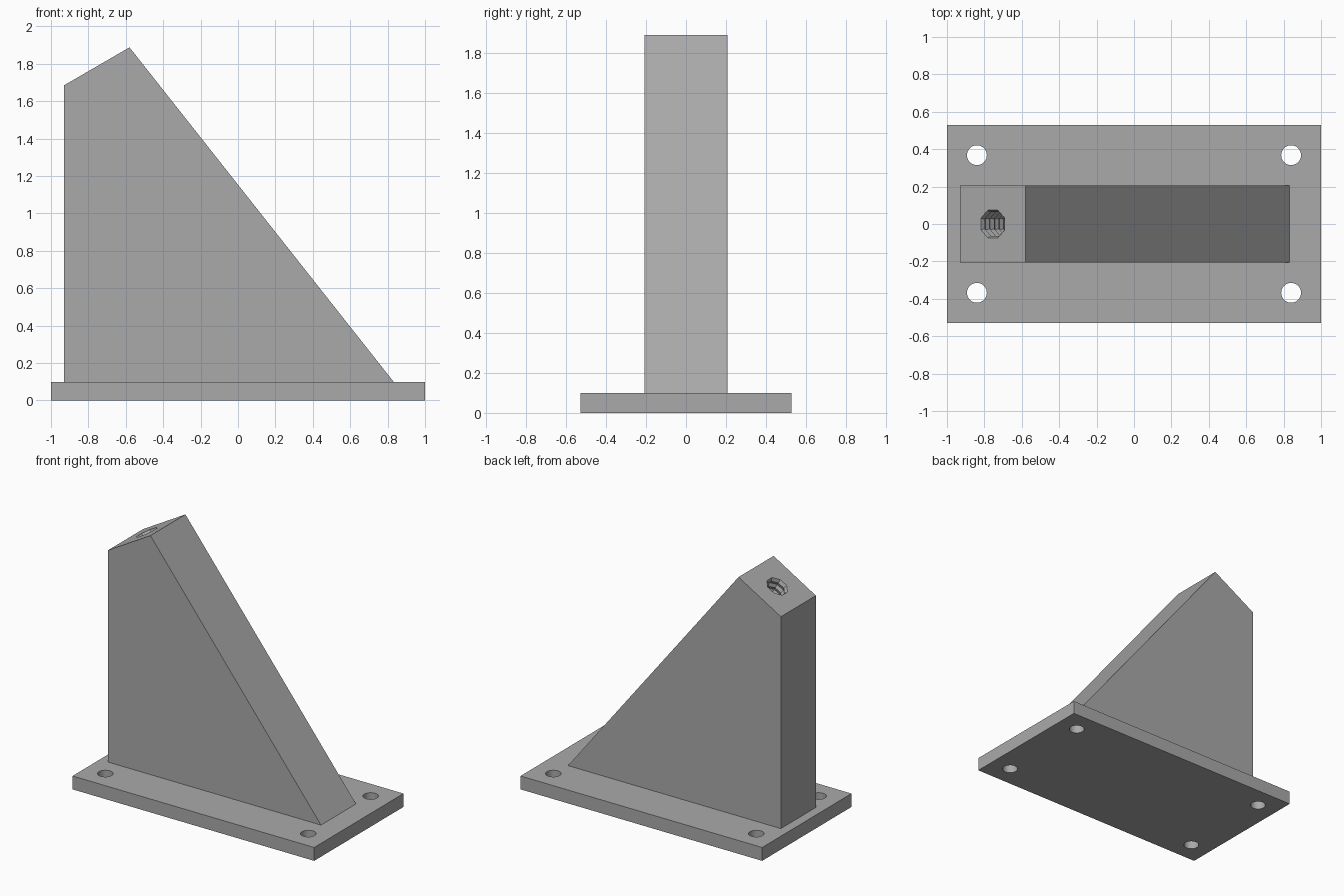
import bpy, bmesh, math
from mathutils import Matrix, Vector

cube = bpy.data.objects.get("Cube")
if cube:
    bpy.data.objects.remove(cube, do_unlink=True)

grey = bpy.data.materials.new("mid grey")
grey.use_nodes = True
grey.diffuse_color = (0.4, 0.4, 0.4, 1)
grey.node_tree.nodes["Principled BSDF"].inputs["Base Color"].default_value = (0.4, 0.4, 0.4, 1)


def finish(name, bm):
    bmesh.ops.recalc_face_normals(bm, faces=bm.faces)
    mesh = bpy.data.meshes.new(name)
    bm.to_mesh(mesh)
    bm.free()
    mesh.materials.append(grey)
    obj = bpy.data.objects.new(name, mesh)
    bpy.context.collection.objects.link(obj)
    return obj


def prism(name, profile, half_width):
    """Extrude an xz profile symmetrically along y."""
    bm = bmesh.new()
    face = bm.faces.new([bm.verts.new((x, -half_width, z)) for x, z in profile])
    ext = bmesh.ops.extrude_face_region(bm, geom=[face])
    verts = [v for v in ext["geom"] if isinstance(v, bmesh.types.BMVert)]
    bmesh.ops.translate(bm, verts=verts, vec=(0, 2 * half_width, 0))
    return finish(name, bm)


def cut(target, cutter):
    """Subtract the cutter and discard it."""
    cutter.hide_render = True
    mod = target.modifiers.new("hole", "BOOLEAN")
    mod.operation = "DIFFERENCE"
    mod.solver = "EXACT"
    mod.object = cutter
    bpy.context.view_layer.objects.active = target
    bpy.ops.object.modifier_apply(modifier=mod.name)
    bpy.data.objects.remove(cutter, do_unlink=True)


# Base plate with four bolt holes
plate_top = 0.1
plate = prism("base_plate", [(-1, 0), (1, 0), (1, plate_top), (-1, plate_top)], 0.528)
bm = bmesh.new()
for sx in (-1, 1):
    for sy in (-1, 1):
        bmesh.ops.create_cone(bm, cap_ends=True, segments=32, radius1=0.053, radius2=0.053,
                              depth=0.4, matrix=Matrix.Translation((sx * 0.84, sy * 0.368, 0.05)))
cut(plate, finish("bolt_hole_cutter", bm))

# Upright wedge with a slanted top
left_top, peak = Vector((-0.93, 1.685)), Vector((-0.58, 1.888))
wedge = prism("wedge_upright", [(-0.93, plate_top), left_top, peak, (0.832, plate_top)], 0.207)

# Ridged eight-sided socket, square to the slanted top
bm = bmesh.new()
sides, steps, pitch = 8, 14, 0.025
rings = []
for i in range(steps + 1):
    radius = 0.08 if i % 2 else 0.068
    rings.append([bm.verts.new((radius * math.cos(a), radius * math.sin(a), pitch * (1 - i)))
                  for a in (math.tau * (k + 0.5) / sides for k in range(sides))])
for upper, lower in zip(rings, rings[1:]):
    for k in range(sides):
        n = (k + 1) % sides
        bm.faces.new((upper[k], upper[n], lower[n], lower[k]))
bm.faces.new(rings[0])
bm.faces.new(rings[-1])
slope = math.atan2(peak.y - left_top.y, peak.x - left_top.x)
middle = (left_top + peak) / 2
bm.transform(Matrix.Translation((middle.x, 0, middle.y)) @ Matrix.Rotation(-slope, 4, "Y"))
cut(wedge, finish("socket_cutter", bm))

# Smooth the round bolt holes only
bpy.ops.object.select_all(action="DESELECT")
plate.select_set(True)
bpy.context.view_layer.objects.active = plate
bpy.ops.object.shade_smooth_by_angle(angle=math.radians(30))
